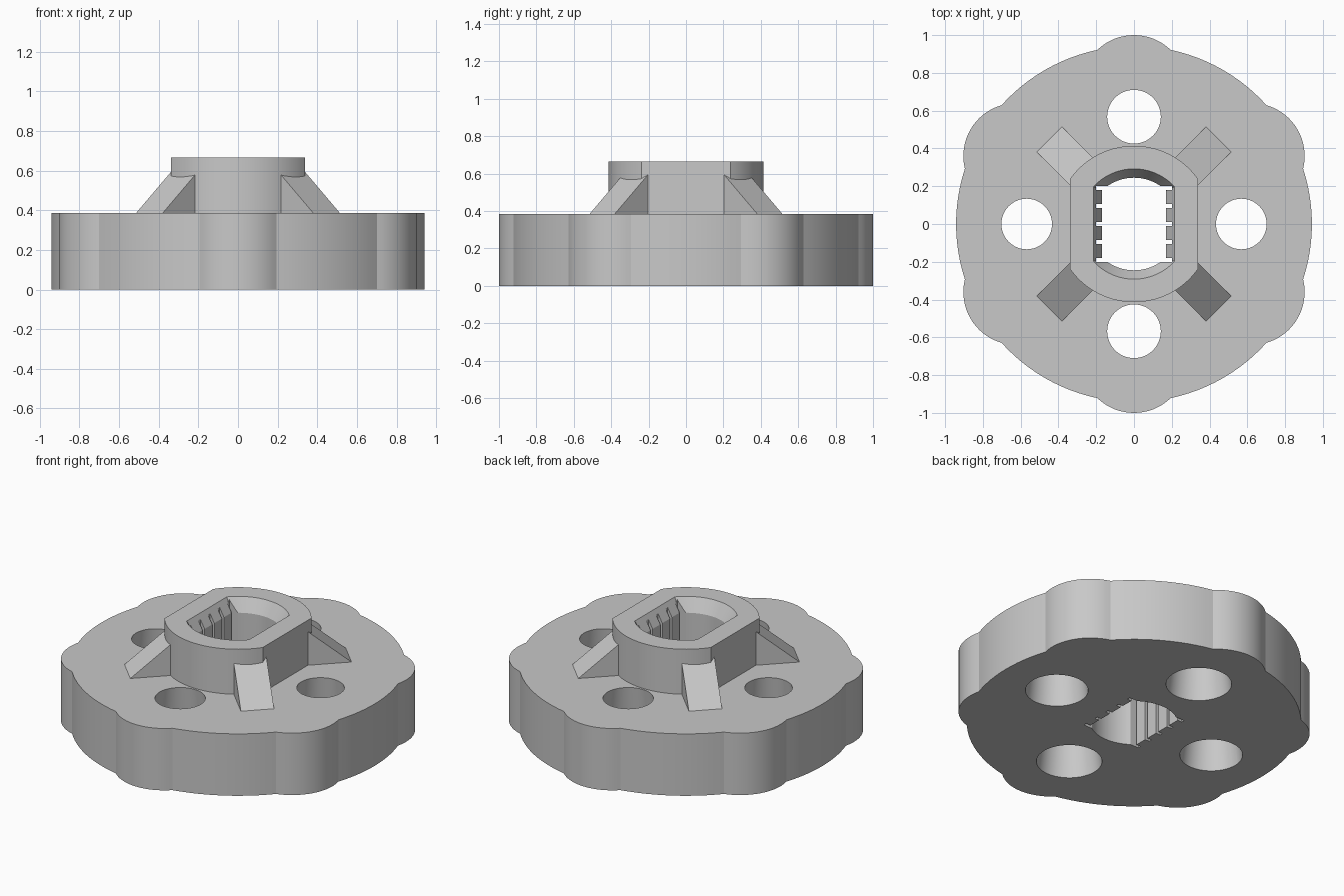
import bpy, bmesh
from math import acos, asin, atan2, cos, hypot, pi, radians, sin, sqrt, tau

if "Cube" in bpy.data.objects:
    bpy.data.objects.remove(bpy.data.objects["Cube"])

grey = bpy.data.materials.new("light_grey")
grey.use_nodes = True
colour = (0.58, 0.58, 0.58, 1)
grey.diffuse_color = colour
grey.node_tree.nodes["Principled BSDF"].inputs["Base Color"].default_value = colour

PLATE_TOP, HUB_TOP = 0.385, 0.665


def loft(name, low, z0, high, z1):
    """Closed solid between two outlines with equal point counts."""
    bm = bmesh.new()
    a = [bm.verts.new((x, y, z0)) for x, y in low]
    b = [bm.verts.new((x, y, z1)) for x, y in high]
    n = len(a)
    bm.faces.new(a[::-1])
    bm.faces.new(b)
    for i in range(n):
        j = (i + 1) % n
        bm.faces.new((a[i], a[j], b[j], b[i]))
    bmesh.ops.recalc_face_normals(bm, faces=bm.faces)
    mesh = bpy.data.meshes.new(name)
    bm.to_mesh(mesh)
    bm.free()
    mesh.materials.append(grey)
    ob = bpy.data.objects.new(name, mesh)
    bpy.context.collection.objects.link(ob)
    return ob


def arc(r, start, end, steps, cx=0, cy=0):
    angles = [start + (end - start) * i / steps for i in range(steps + 1)]
    return [(cx + r * cos(t), cy + r * sin(t)) for t in angles]


def two_fold(points):
    """Complete a half outline by turning it half a revolution."""
    return points + [(-x, -y) for x, y in points]


def flat_sided(r, half_width):
    """Circle trimmed flat on its left and right."""
    t = acos(half_width / r)
    return two_fold(arc(r, t, pi - t, 28))


def select_only(ob):
    bpy.ops.object.select_all(action="DESELECT")
    ob.select_set(True)
    bpy.context.view_layer.objects.active = ob


def cut(ob, cutter):
    select_only(ob)
    mod = ob.modifiers.new("cut", "BOOLEAN")
    mod.operation = "DIFFERENCE"
    mod.solver = "EXACT"
    mod.object = cutter
    bpy.ops.object.modifier_apply(modifier=mod.name)


# Plate outline: a disc with six rounded lobes
DISC_R, LOBE_R, LOBE_C = 0.942, 0.28, 0.72
half = acos((DISC_R**2 + LOBE_C**2 - LOBE_R**2) / (2 * DISC_R * LOBE_C))
outline = []
for k in range(6):
    mid = pi / 6 + k * pi / 3
    for i in range(17):
        f = half * (i / 8 - 1)
        r = LOBE_C * cos(f) + sqrt(LOBE_R**2 - (LOBE_C * sin(f))**2)
        outline.append((r * cos(mid + f), r * sin(mid + f)))
    outline += arc(DISC_R, mid + half, mid + pi / 3 - half, 12)[1:-1]
plate = loft("plate", outline, 0, outline, PLATE_TOP)

# Hub with flat sides
hub_outline = flat_sided(0.414, 0.338)
hub = loft("hub", hub_outline, PLATE_TOP, hub_outline, HUB_TOP)

# Four tapered holes through the plate
for k in range(4):
    t = k * pi / 2
    cx, cy = 0.568 * cos(t), 0.568 * sin(t)
    top_r = 0.142 if k % 2 else 0.134
    low = arc(top_r + 0.043, 0, tau, 48, cx, cy)[:-1]
    high = arc(top_r, 0, tau, 48, cx, cy)[:-1]
    # continue the taper slightly past both plate faces
    e = 0.05
    grow = [((h[0] - l[0]) * e, (h[1] - l[1]) * e) for l, h in zip(low, high)]
    low = [(p[0] - g[0], p[1] - g[1]) for p, g in zip(low, grow)]
    high = [(p[0] + g[0], p[1] + g[1]) for p, g in zip(high, grow)]
    cutter = loft("hole_cutter", low, -PLATE_TOP * e, high, PLATE_TOP * (1 + e))
    cut(plate, cutter)
    bpy.data.objects.remove(cutter)

# Bore with five narrow grooves down each flat side
BORE_R, TOOTH_X, GROOVE_X, GROOVE_W = 0.245, 0.17, 0.2, 0.01
side = []
for k in range(-2, 3):
    y = k * 0.095
    side += [(TOOTH_X, y - GROOVE_W), (GROOVE_X, y - GROOVE_W),
             (GROOVE_X, y + GROOVE_W), (TOOTH_X, y + GROOVE_W)]
end_y = 2 * 0.095 + GROOVE_W
end_x = sqrt(BORE_R**2 - end_y**2)
side[0], side[-1] = (end_x, -end_y), (end_x, end_y)
t = atan2(end_y, end_x)
bore_outline = two_fold(side + arc(BORE_R, t, pi - t, 24)[1:-1])
bore = loft("bore_cutter", bore_outline, -0.1, bore_outline, HUB_TOP + 0.1)
cut(plate, bore)
cut(hub, bore)
bpy.data.objects.remove(bore)

# Flared mouth of the bore
funnel = loft("mouth_cutter", flat_sided(0.24, 0.165), 0.576,
              flat_sided(0.317, 0.239), 0.708)
cut(hub, funnel)
bpy.data.objects.remove(funnel)

# Four diagonal sloping braces against the hub
for k, label in enumerate(("back_left", "back_right", "front_right", "front_left")):
    d = pi / 4 + k * pi / 2
    inner, outer, w = 0.36, 0.633, 0.095

    def turn(points):
        return [(x * cos(d) - y * sin(d), x * sin(d) + y * cos(d)) for x, y in points]

    base = turn([(inner, -w), (outer, -w), (outer, w), (inner, w)])
    ridge = turn([(inner, -w), (inner + 0.001, -w), (inner + 0.001, w), (inner, w)])
    loft(label + "_brace", base, PLATE_TOP, ridge, 0.612)

for ob in (plate, hub):
    select_only(ob)
    bpy.ops.object.shade_smooth_by_angle(angle=radians(25))
